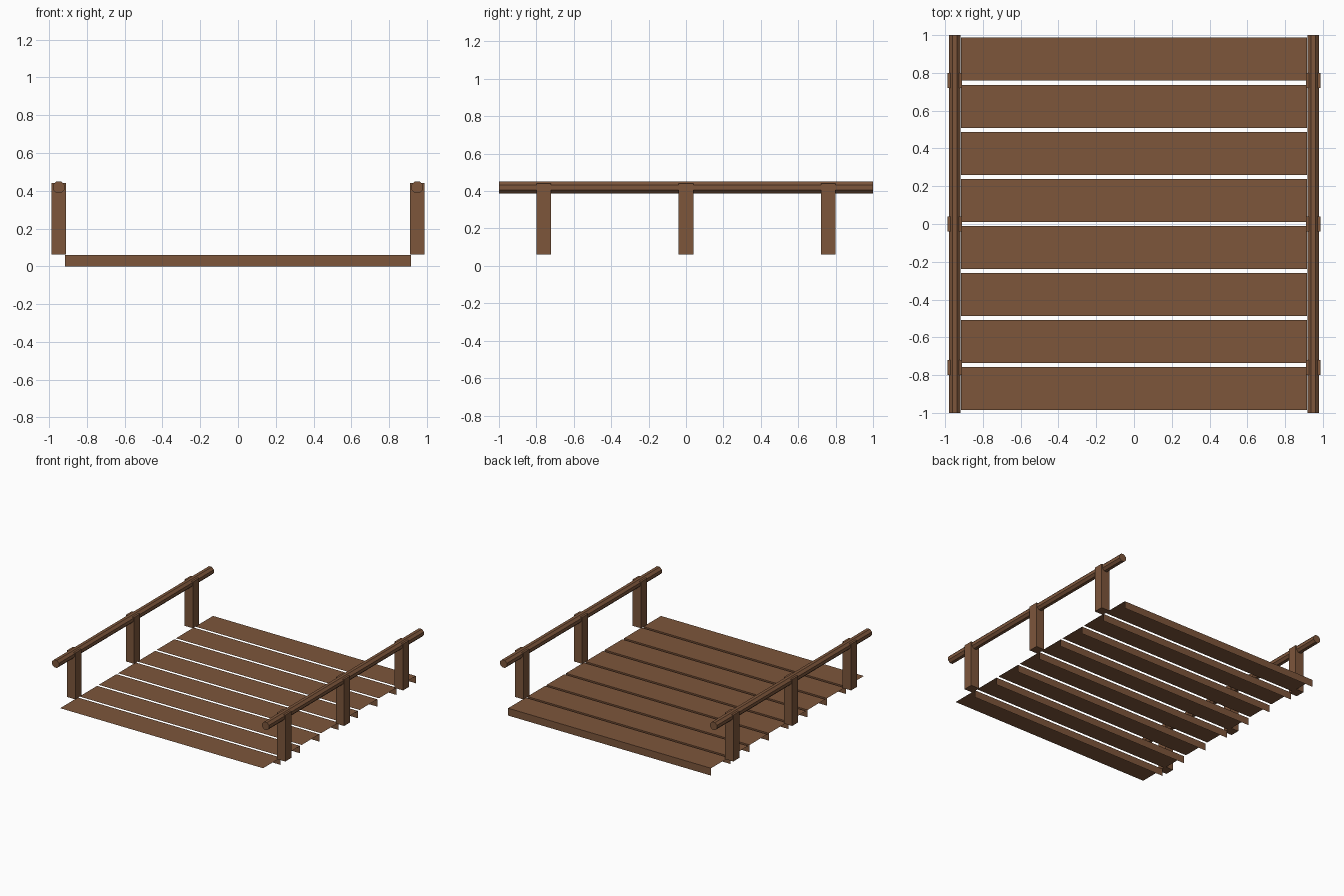
import bpy, bmesh, math
from mathutils import Matrix, Vector

cube = bpy.data.objects.get("Cube")
if cube:
    bpy.data.objects.remove(cube, do_unlink=True)

# Single wood colour
wood = bpy.data.materials.new("brown_wood")
wood.use_nodes = True
colour = (0.205, 0.093, 0.044, 1)
wood.diffuse_color = colour
bsdf = wood.node_tree.nodes["Principled BSDF"]
bsdf.inputs["Base Color"].default_value = colour
bsdf.inputs["Roughness"].default_value = 0.9


def finish(bm, name):
    mesh = bpy.data.meshes.new(name)
    bm.to_mesh(mesh)
    bm.free()
    mesh.materials.append(wood)
    obj = bpy.data.objects.new(name, mesh)
    bpy.context.collection.objects.link(obj)
    return obj


def box(name, centre, size):
    bm = bmesh.new()
    matrix = Matrix.Translation(centre) @ Matrix.Diagonal((*size, 1))
    bmesh.ops.create_cube(bm, size=1, matrix=matrix)
    return finish(bm, name)


def plank(name, y):
    """Open board: a top sheet folded down along its back edge."""
    bm = bmesh.new()
    half_x, half_y, top = 0.917, 0.114, 0.06
    profile = [(y - half_y, top), (y + half_y, top), (y + half_y, 0)]
    left = [bm.verts.new((-half_x, py, pz)) for py, pz in profile]
    right = [bm.verts.new((half_x, py, pz)) for py, pz in profile]
    for i in range(2):
        bm.faces.new((left[i], right[i], right[i + 1], left[i + 1]))
    return finish(bm, name)


def rail(name, x):
    """Eight-sided handrail with flat top and closed ends."""
    bm = bmesh.new()
    radius = 0.031 / math.cos(math.pi / 8)
    matrix = (Matrix.Translation((x, 0, 0.419)) @ Matrix.Rotation(math.pi / 2, 4, "X")
              @ Matrix.Rotation(math.pi / 8, 4, "Z"))
    bmesh.ops.create_cone(bm, cap_ends=True, segments=8, radius1=radius,
                          radius2=radius, depth=2, matrix=matrix)
    return finish(bm, name)


# Deck
for i in range(8):
    plank(f"deck_plank_{i + 1}", -0.872 + i * 0.2492)

# Posts and handrails on both sides
for side, sign in (("left", 1), ("right", -1)):
    for place, y in (("front", -0.76), ("middle", 0), ("back", 0.76)):
        box(f"{side}_{place}_post", Vector((sign * 0.949, y, 0.2515)), (0.076, 0.078, 0.379))
    rail(f"{side}_handrail", sign * 0.949)
